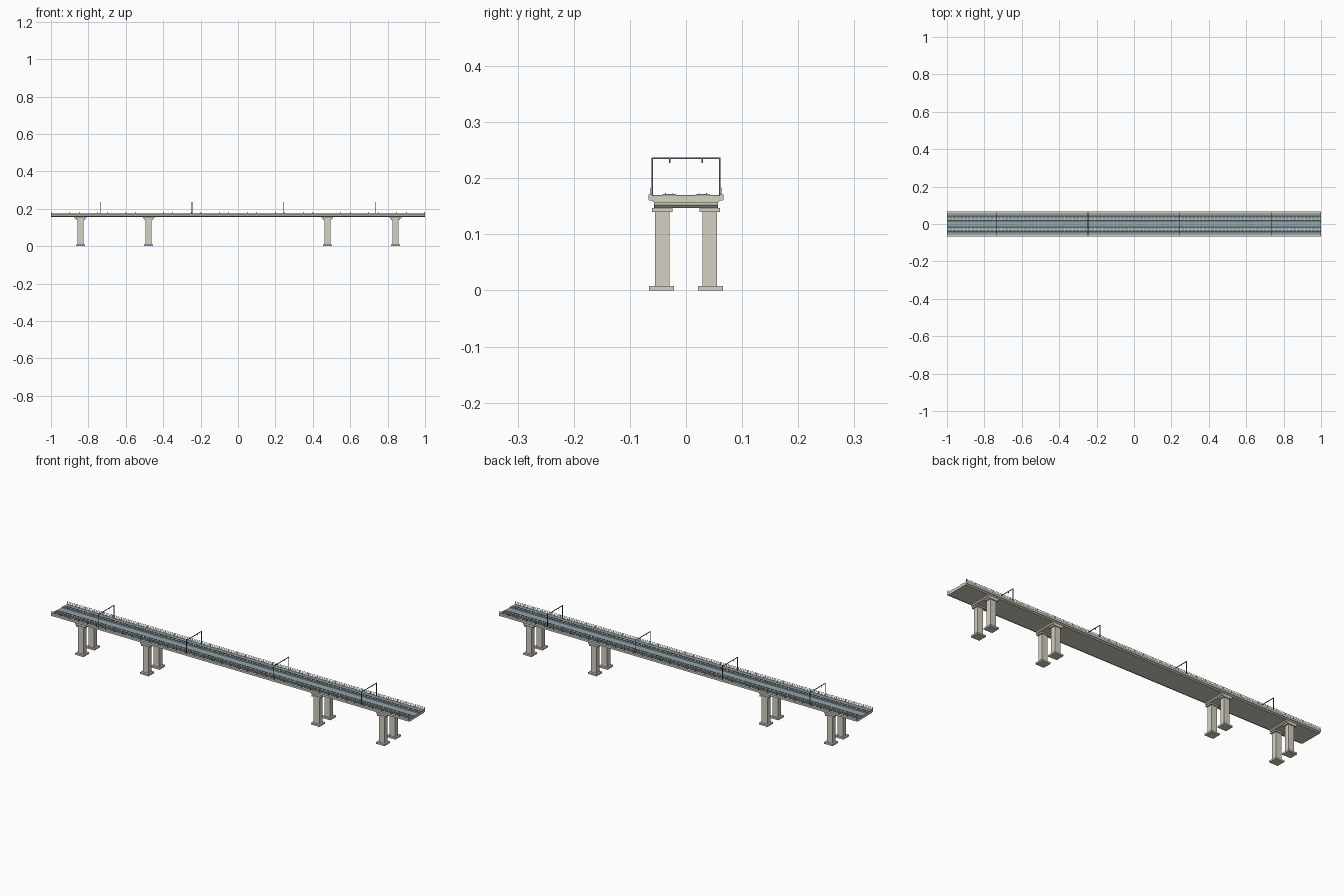
import bpy, bmesh
from mathutils import Matrix, Vector

if "Cube" in bpy.data.objects:
    bpy.data.objects.remove(bpy.data.objects["Cube"])


def material(name, color):
    m = bpy.data.materials.new(name)
    m.diffuse_color = (*color, 1)
    m.use_nodes = True
    m.node_tree.nodes["Principled BSDF"].inputs["Base Color"].default_value = m.diffuse_color
    return m


concrete = material("concrete", (0.66, 0.64, 0.54))
ballast = material("ballast", (0.29, 0.38, 0.41))
sleeper_mat = material("sleeper", (0.62, 0.62, 0.54))
steel = material("steel", (0.12, 0.14, 0.15))


def finish(name, bm, mat):
    me = bpy.data.meshes.new(name)
    bmesh.ops.recalc_face_normals(bm, faces=bm.faces)
    bm.to_mesh(me)
    bm.free()
    me.materials.append(mat)
    ob = bpy.data.objects.new(name, me)
    bpy.context.collection.objects.link(ob)
    return ob


def boxes(name, items, mat):
    """items: (x, y, z0, z1, size_x, size_y)"""
    bm = bmesh.new()
    for x, y, z0, z1, sx, sy in items:
        mtx = Matrix.Translation((x, y, (z0 + z1) / 2)) @ Matrix.Diagonal((sx, sy, z1 - z0, 1))
        bmesh.ops.create_cube(bm, size=1, matrix=mtx)
    return finish(name, bm, mat)


def extrude(name, points, vec, mat):
    bm = bmesh.new()
    face = bm.faces.new([bm.verts.new(p) for p in points])
    r = bmesh.ops.extrude_face_region(bm, geom=[face])
    verts = [v for v in r["geom"] if isinstance(v, bmesh.types.BMVert)]
    bmesh.ops.translate(bm, verts=verts, vec=Vector(vec))
    return finish(name, bm, mat)


SIDES = (-1, 1)
PIERS = (-0.842, -0.478, 0.478, 0.842)
GANTRIES = (-0.737, -0.246, 0.242, 0.733)

# deck: cross-section with kerbs and chamfered underside
half = [(0.057, 0.157), (0.061, 0.160), (0.067, 0.161), (0.067, 0.171),
        (0.060, 0.171), (0.059, 0.168)]
section = half + [(-y, z) for y, z in reversed(half)]
extrude("deck", [(-1, y, z) for y, z in section], (2, 0, 0), concrete)

# ballast bed between the kerbs
boxes("ballast_bed", [(0, 0, 0.167, 0.1702, 2, 0.1185)], ballast)

# raised track beds
for s, side in zip(SIDES, ("front", "back")):
    bed = [(-0.0135, 0.170), (-0.011, 0.1718), (0.011, 0.1718), (0.0135, 0.170)]
    extrude(f"track_bed_{side}", [(-1, 0.030 * s + y, z) for y, z in bed], (2, 0, 0), ballast)

# sleepers and rails
boxes("sleepers", [(-0.99 + 0.02 * i, 0.030 * s, 0.1712, 0.1722, 0.006, 0.021)
                   for i in range(100) for s in SIDES], sleeper_mat)
boxes("rails", [(0, 0.030 * s + 0.0065 * t, 0.172, 0.1735, 2, 0.0012)
                for s in SIDES for t in SIDES], steel)

# piers: footing, column, head on each side
cols = [(x, 0.0425 * s) for x in PIERS for s in SIDES]
boxes("pier_footings", [(x, y + (0.001 if y > 0 else -0.001), 0, 0.008, 0.048, 0.045)
                        for x, y in cols], concrete)
boxes("pier_columns", [(x, y, 0.007, 0.141, 0.031, 0.026) for x, y in cols], concrete)
boxes("pier_heads", [(x, y, 0.140, 0.147, 0.046, 0.036) for x, y in cols], concrete)

# cross beams that flare out to the deck
for i, x in enumerate(PIERS):
    prof = [(-0.026, 0.147), (0.026, 0.147), (0.031, 0.152), (0.031, 0.158),
            (-0.031, 0.158), (-0.031, 0.152)]
    extrude(f"cross_beam_{i + 1}", [(x + a, -0.057, z) for a, z in prof], (0, 0.114, 0), concrete)

# overhead gantries: posts, beam, hangers
parts = []
for x in GANTRIES:
    parts.append((x, 0, 0.2345, 0.237, 0.003, 0.1235))
    for s in SIDES:
        parts.append((x, 0.0605 * s, 0.169, 0.236, 0.003, 0.0025))
        parts.append((x, 0.0290 * s, 0.227, 0.236, 0.002, 0.002))
boxes("gantries", parts, steel)

# railings along both edges
boxes("railing_posts", [(-0.999 + 0.04995 * i, 0.0638 * s, 0.170, 0.183, 0.0016, 0.0016)
                        for i in range(41) for s in SIDES], steel)
boxes("railing_bars", [(0, 0.0638 * s, z, z + 0.0012, 2, 0.0012)
                       for s in SIDES for z in (0.1765, 0.182)], steel)
